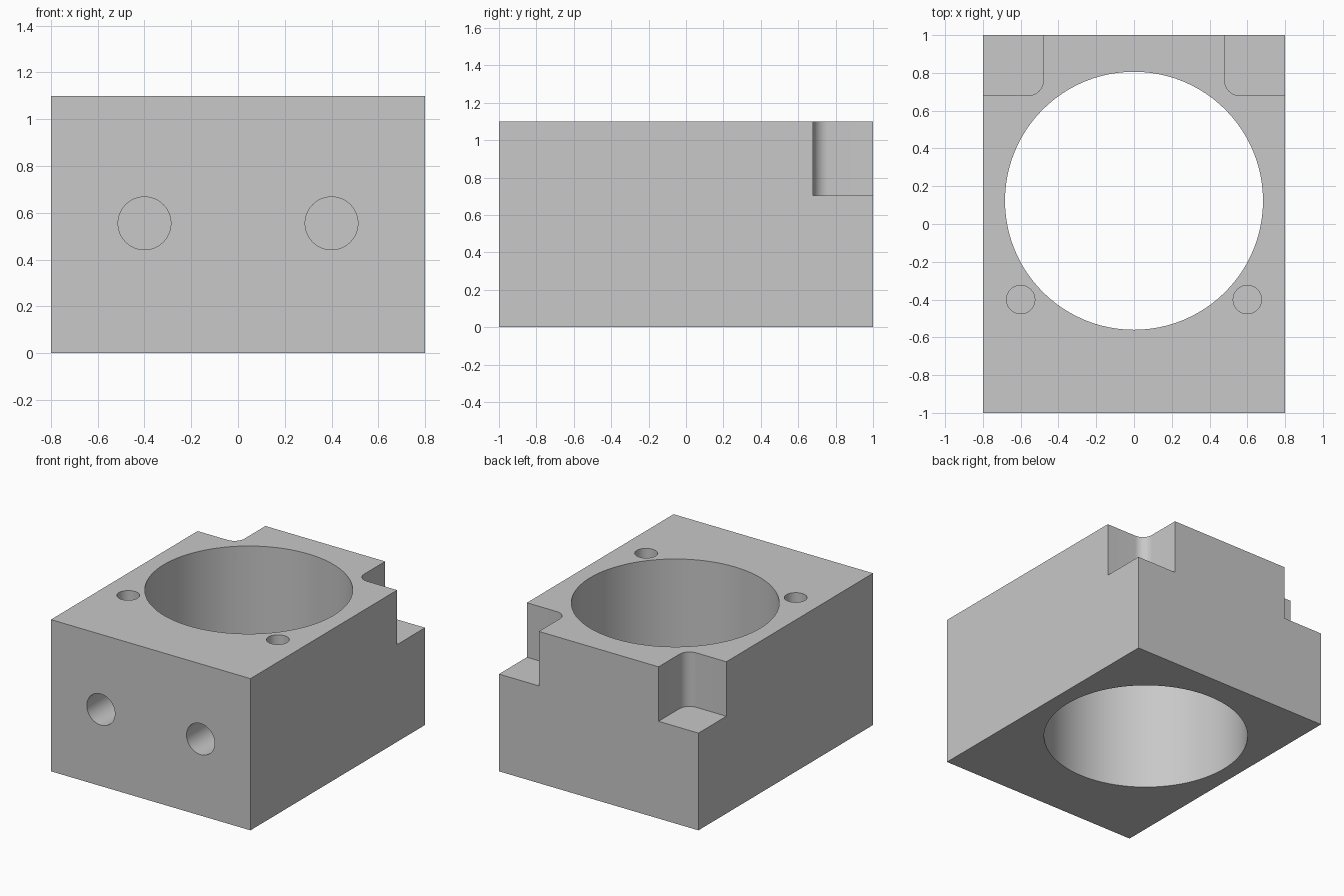
import bpy
import bmesh
from math import radians
from mathutils import Matrix, Vector

cube = bpy.data.objects.get("Cube")
if cube:
    bpy.data.objects.remove(cube, do_unlink=True)

WIDTH, LENGTH, HEIGHT = 1.6, 2.0, 1.1
OVER = 0.1  # how far cutters stick out of the block

grey = bpy.data.materials.new("machined grey")
grey.use_nodes = True
colour = (0.58, 0.58, 0.58, 1)
grey.diffuse_color = colour
grey.node_tree.nodes["Principled BSDF"].inputs["Base Color"].default_value = colour


def finish(name, bm):
    mesh = bpy.data.meshes.new(name)
    bm.to_mesh(mesh)
    bm.free()
    mesh.materials.append(grey)
    obj = bpy.data.objects.new(name, mesh)
    bpy.context.collection.objects.link(obj)
    return obj


def box(name, low, high, fillet=0):
    """Box between two corners, optionally rounding the upright edge nearest the centre."""
    low, high = Vector(low), Vector(high)
    bm = bmesh.new()
    place = Matrix.Translation((low + high) / 2) @ Matrix.Diagonal((*(high - low), 1))
    bmesh.ops.create_cube(bm, size=1, matrix=place)
    if fillet:
        upright = [e for e in bm.edges if abs(e.verts[0].co.z - e.verts[1].co.z) > 0.01]
        inner = min(upright, key=lambda e: e.verts[0].co.xy.length)
        bmesh.ops.bevel(bm, geom=[inner], offset=fillet, segments=12,
                        profile=0.5, affect='EDGES')
    return finish(name, bm)


def cylinder(name, start, end, radius, segments):
    start, end = Vector(start), Vector(end)
    axis = end - start
    turn = axis.to_track_quat('Z', 'Y').to_matrix().to_4x4()
    bm = bmesh.new()
    bmesh.ops.create_cone(bm, cap_ends=True, segments=segments, radius1=radius,
                          radius2=radius, depth=axis.length,
                          matrix=Matrix.Translation((start + end) / 2) @ turn)
    return finish(name, bm)


# Solid block
block = box("bored_block", (-WIDTH / 2, -LENGTH / 2, 0), (WIDTH / 2, LENGTH / 2, HEIGHT))

# Main bore, right through from top to bottom
cutters = [cylinder("bore_cutter", (0, 0.123, -OVER), (0, 0.123, HEIGHT + OVER), 0.683, 96)]

for side, x in (("left", 1), ("right", -1)):
    # Blind hole in the front face
    cutters.append(cylinder(side + "_front_hole_cutter", (x * 0.4, -1 - OVER, 0.555),
                            (x * 0.4, -0.6, 0.555), 0.113, 48))
    # Blind hole in the top face
    cutters.append(cylinder(side + "_top_hole_cutter", (x * 0.6, -0.4, HEIGHT + OVER),
                            (x * 0.6, -0.4, 0.7), 0.075, 48))
    # Corner pocket at the back with a rounded inner corner
    xs = sorted((x * 0.48, x * (WIDTH / 2 + OVER)))
    cutters.append(box(side + "_pocket_cutter", (xs[0], 0.68, 0.705),
                       (xs[1], 1 + OVER, HEIGHT + OVER), fillet=0.08))

# Cut everything out of the block
bpy.ops.object.select_all(action='DESELECT')
block.select_set(True)
bpy.context.view_layer.objects.active = block
for cutter in cutters:
    cutter.hide_render = True
    mod = block.modifiers.new(cutter.name, 'BOOLEAN')
    mod.operation = 'DIFFERENCE'
    mod.solver = 'EXACT'
    mod.object = cutter
    bpy.ops.object.modifier_apply(modifier=mod.name)
    bpy.data.objects.remove(cutter, do_unlink=True)

bpy.ops.object.shade_smooth_by_angle(angle=radians(30))
